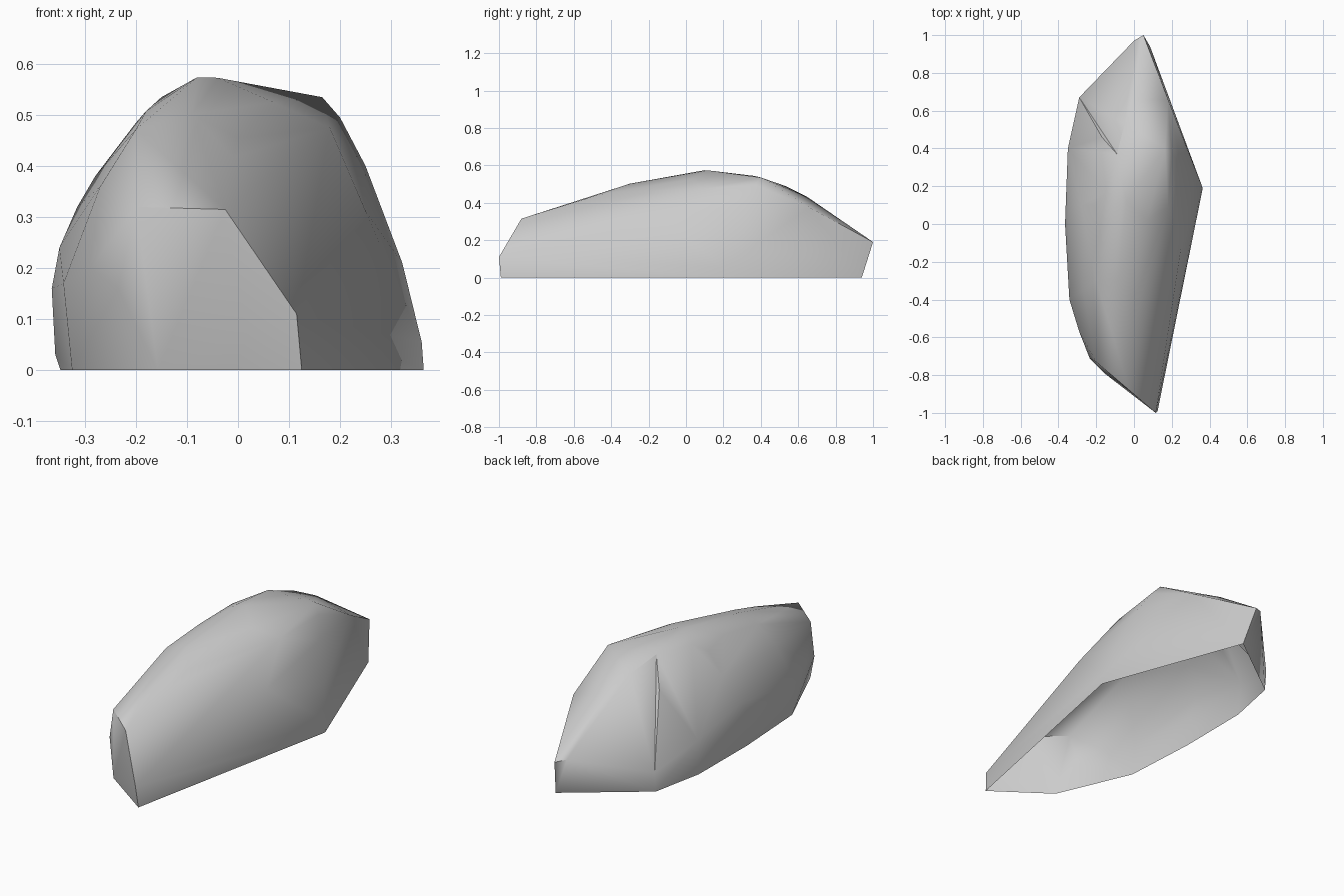
import bpy, bmesh
from mathutils import Vector
from mathutils.geometry import intersect_ray_tri

if "Cube" in bpy.data.objects:
    bpy.data.objects.remove(bpy.data.objects["Cube"])

# Ground outline (z = 0)
RIM = [(.125, -.99), (.364, .19), (.085, .94), (-.29, .66),
       (-.345, .39), (-.348, 0), (-.325, -.4), (-.157, -.79)]

# Convex corners of the boulder
CORNERS = [
    (.115, -1, .11), (-.025, -.88, .315), (-.2, -.73, .32),           # front facet
    (-.235, -.71, .16), (-.29, -.57, .2),
    (.05, 1, .19), (0, .97, .205), (.18, .66, .375), (.165, .4, .535),  # rear ridge
    (-.05, .53, .49), (-.01, .65, .43), (-.29, .67, .1),
    (-.08, .1, .574), (-.04, .12, .573), (-.09, .37, .543), (-.15, .17, .535),  # crown
    (-.09, -.3, .502), (-.01, -.55, .417), (0, -.4, .455), (.07, .02, .525),
    (-.18, -.05, .508), (-.2, -.3, .472),
    (-.365, 0, .16), (-.35, .4, .18), (-.342, -.4, .17), (-.35, .05, .24),   # left flank
    (-.315, .1, .32), (-.28, .1, .38), (-.2, .1, .485), (-.27, -.35, .36),
    (-.358, .1, .03),
    (.36, .2, .055), (.322, .24, .21), (.25, .31, .4), (.2, .37, .495),      # right flank
    (.25, -.12, .312), (.18, .09, .475),
]

# Shallow hollow pushed in between the corners
DENTS = [(-.17, .46, .415)]

bm = bmesh.new()
for p in [(x, y, 0) for x, y in RIM] + CORNERS:
    bm.verts.new(p)
bmesh.ops.convex_hull(bm, input=bm.verts[:])
bmesh.ops.delete(bm, geom=[v for v in bm.verts if not v.link_faces], context='VERTS')

# Leave the underside open
bmesh.ops.delete(bm, geom=[f for f in bm.faces if all(v.co.z < 1e-4 for v in f.verts)],
                 context='FACES_ONLY')
bmesh.ops.triangulate(bm, faces=bm.faces[:])

for d in DENTS:
    target = Vector(d)
    origin = Vector((0, d[1], .05))
    for f in bm.faces[:]:
        if intersect_ray_tri(*[v.co for v in f.verts], target - origin, origin):
            new = bmesh.ops.poke(bm, faces=[f])['verts'][0]
            new.co = target
            break
bmesh.ops.recalc_face_normals(bm, faces=bm.faces[:])
if sum(f.normal.z * f.calc_area() for f in bm.faces) < 0:
    bmesh.ops.reverse_faces(bm, faces=bm.faces[:])

mesh = bpy.data.meshes.new("boulder")
bm.to_mesh(mesh)
bm.free()
rock = bpy.data.objects.new("boulder", mesh)
bpy.context.collection.objects.link(rock)
bpy.context.view_layer.objects.active = rock
rock.select_set(True)
bpy.ops.object.shade_smooth_by_angle(angle=.75)
